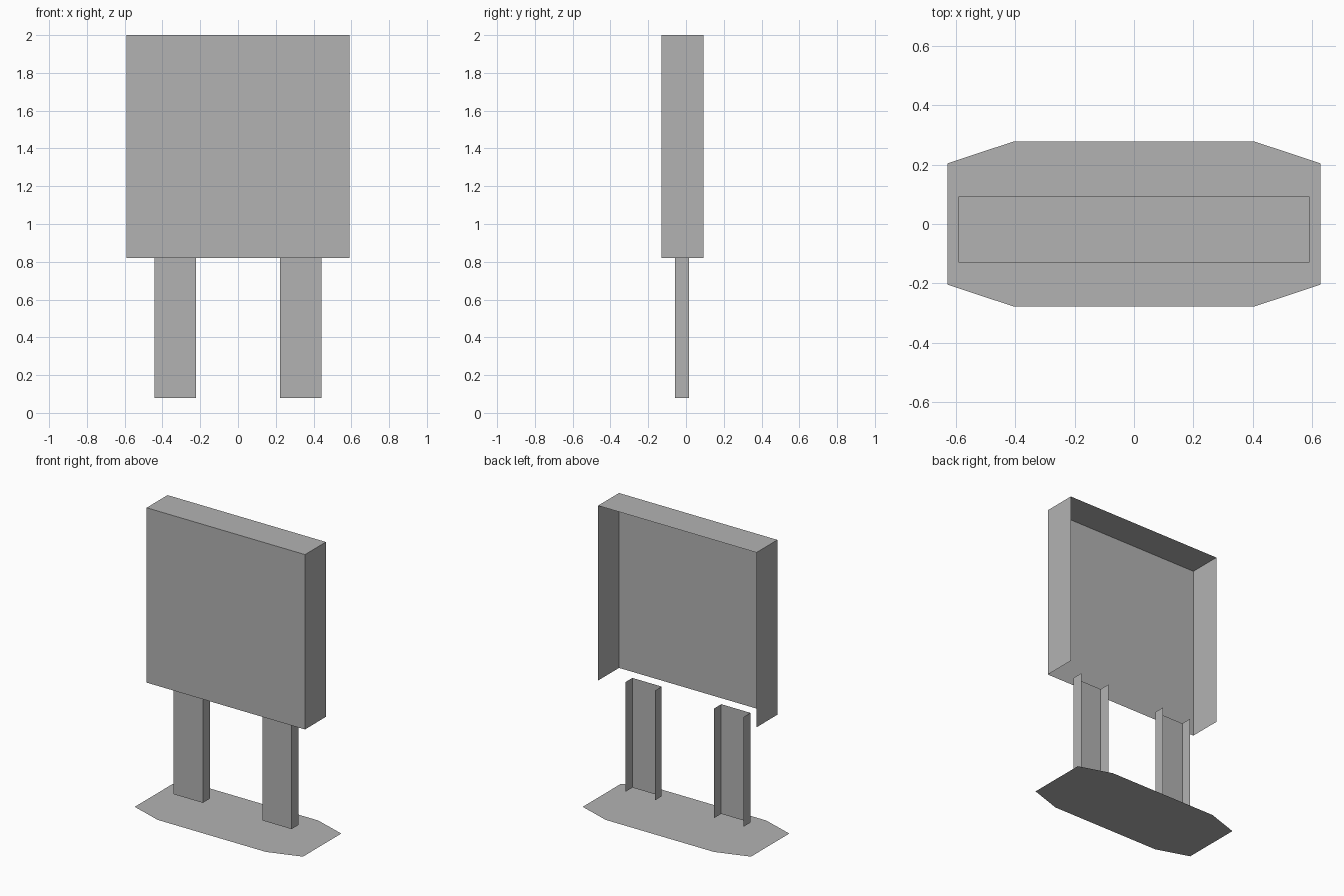
import bpy

# Remove the default cube only
cube = bpy.data.objects.get("Cube")
if cube:
    bpy.data.objects.remove(cube, do_unlink=True)

grey = bpy.data.materials.new("plain grey")
grey.use_nodes = True
colour = (0.45, 0.45, 0.45, 1)
grey.diffuse_color = colour
grey.node_tree.nodes["Principled BSDF"].inputs["Base Color"].default_value = colour


def add_sheet(name, verts, faces):
    mesh = bpy.data.meshes.new(name)
    mesh.from_pydata(verts, [], faces)
    mesh.materials.append(grey)
    obj = bpy.data.objects.new(name, mesh)
    bpy.context.collection.objects.link(obj)
    return obj


def add_channel(name, x0, x1, front, back, z0, z1, capped=False):
    """Sheet folded into a U, open at the back and bottom, with an optional top."""
    plan = [(x0, back), (x0, front), (x1, front), (x1, back)]
    verts = [(x, y, z) for z in (z0, z1) for x, y in plan]
    faces = [(i, i + 1, i + 5, i + 4) for i in range(3)]
    if capped:
        faces.append((4, 5, 6, 7))
    return add_sheet(name, verts, faces)


PANEL_BOTTOM = 0.82

# Sign panel: folded sheet with a top
add_channel("sign_panel", -0.591, 0.591, -0.13, 0.093, PANEL_BOTTOM, 2.0, capped=True)

# Two channel-shaped legs
for name, side in (("left_leg", 1), ("right_leg", -1)):
    x0, x1 = sorted((side * 0.222, side * 0.441))
    add_channel(name, x0, x1, -0.058, 0.016, 0.08, PANEL_BOTTOM)

# Flat ground plate with clipped corners
quarter = [(0.628, 0.204), (0.404, 0.278)]
half = quarter + [(-x, y) for x, y in reversed(quarter)]
outline = half + [(-x, -y) for x, y in half]
add_sheet("base_plate", [(x, y, 0) for x, y in outline], [tuple(range(len(outline)))])
